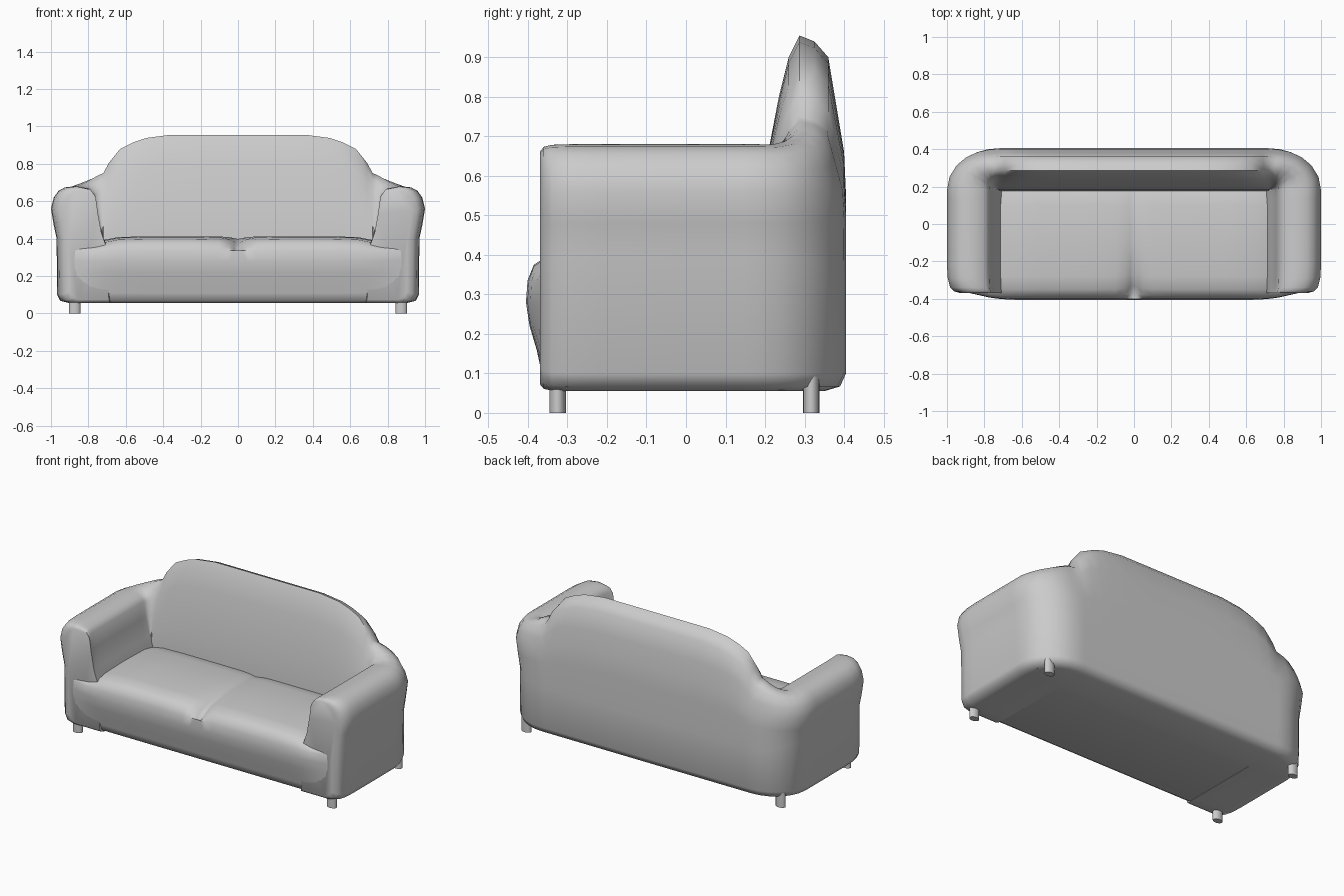
import bpy, bmesh, math

if "Cube" in bpy.data.objects:
    bpy.data.objects.remove(bpy.data.objects["Cube"])


def loft(name, rings):
    """Skin closed rings, cap the first one and mirror the open end across x = 0."""
    bm = bmesh.new()
    rows = [[bm.verts.new(p) for p in r] for r in rings]
    n = len(rows[0])
    for a, b in zip(rows, rows[1:]):
        for i in range(n):
            j = (i + 1) % n
            bm.faces.new((a[i], a[j], b[j], b[i]))
    bm.faces.new(rows[0])
    bmesh.ops.recalc_face_normals(bm, faces=bm.faces)
    # the open ring sits on x = 0, so check the outward direction on the bottom
    low = min(bm.faces, key=lambda f: f.calc_center_median().z)
    if low.normal.z > 0:
        bmesh.ops.reverse_faces(bm, faces=bm.faces)
    me = bpy.data.meshes.new(name)
    bm.to_mesh(me)
    bm.free()
    ob = bpy.data.objects.new(name, me)
    bpy.context.collection.objects.link(ob)
    ob.modifiers.new("Mirror", 'MIRROR')
    bpy.ops.object.select_all(action='DESELECT')
    bpy.context.view_layer.objects.active = ob
    ob.select_set(True)
    bpy.ops.object.shade_smooth_by_angle(angle=math.radians(50))
    return ob


# Arm section (x, z) and back section (y, z), point for point
ARM = [(.68, .055), (.70, .36), (.735, .44), (.76, .55), (.775, .64), (.80, .668),
       (.87, .68), (.925, .674), (.96, .655), (.985, .62), (1.0, .56), (.987, .48),
       (.97, .40), (.967, .10), (.95, .067), (.90, .055)]
BACK = [(.17, .055), (.175, .36), (.185, .50), (.21, .67), (.235, .80), (.26, .90),
        (.287, .955), (.325, .94), (.36, .90), (.38, .78), (.40, .66), (.405, .55),
        (.405, .35), (.405, .10), (.39, .067), (.35, .055)]
CX, CY = .72, .18


def back_z(z, h):
    return z if z < .41 else .41 + (z - .41) * (h - .41) / .545


# Shell: arm front, arm, rounded corner, then back to the middle
rings = []
for y, s, t in [(-.37, .74, .94), (-.36, .86, .98), (-.34, .94, .995), (-.29, .985, 1),
                (-.22, 1, 1), (0, 1, 1), (.14, 1, 1)]:
    rings.append([(CX + (x - CX) * s, y, .35 + (z - .35) * t) for x, z in ARM])
for k in range(0, 7):
    a = math.radians(15 * k)
    w = (1 - math.cos(2 * a)) / 2
    dip = 1 - .05 * math.sin(2 * a)
    ring = []
    for (x, za), (y, zb) in zip(ARM, BACK):
        r = (x - CX) * (1 - w) + (y - CY) * w
        z = za * (1 - w) + back_z(zb, .75) * w
        if z > .45:
            z = .45 + (z - .45) * dip
        ring.append((CX + r * math.cos(a), CY + r * math.sin(a), z))
    rings.append(ring)
for x, h in [(.69, .805), (.63, .88), (.56, .915), (.49, .938), (.36, .955), (.18, .955), (0, .955)]:
    rings.append([(x, y, back_z(z, h)) for y, z in BACK])
loft("arms_and_back", rings)

# Seat: front roll and cushion top, with a groove between the two cushions
SEAT = [(.25, .057), (-.33, .057), (-.355, .07), (-.367, .11), (-.378, .16), (-.396, .22),
        (-.405, .28), (-.401, .335), (-.385, .375), (-.35, .398), (-.28, .408),
        (-.10, .412), (.10, .408), (.17, .395), (.25, .36)]
rings = []
for x, bulge, groove, drop in [(.90, .1, 0, .03), (.84, .4, 0, .03), (.77, .75, 0, .03),
                               (.71, .92, 0, .018), (.64, 1, 0, .004), (.5, 1, 0, 0),
                               (.25, 1, 0, 0), (.10, 1, .05, 0), (.05, 1, .3, 0),
                               (.02, 1, .7, 0), (0, 1, 1, 0)]:
    ring = []
    for y, z in SEAT:
        if y < -.36:
            y = -.36 + (y + .36) * bulge
        if z > .36:
            front = max(0, min(1, (-.2 - y) / .15))
            z -= drop + groove * (.014 + .04 * front)
            y += groove * .02 * front
        ring.append((x, y, z))
    rings.append(ring)
loft("seat", rings)

# Legs
for sx in (-1, 1):
    for name, y in (("front_leg", -.325), ("back_leg", .317)):
        bpy.ops.mesh.primitive_cylinder_add(vertices=16, radius=1, depth=.1,
                                            location=(sx * .873, y, .05))
        leg = bpy.context.object
        leg.name = name
        leg.scale = (.031, .021, 1)
        bpy.ops.object.shade_smooth_by_angle(angle=math.radians(40))
